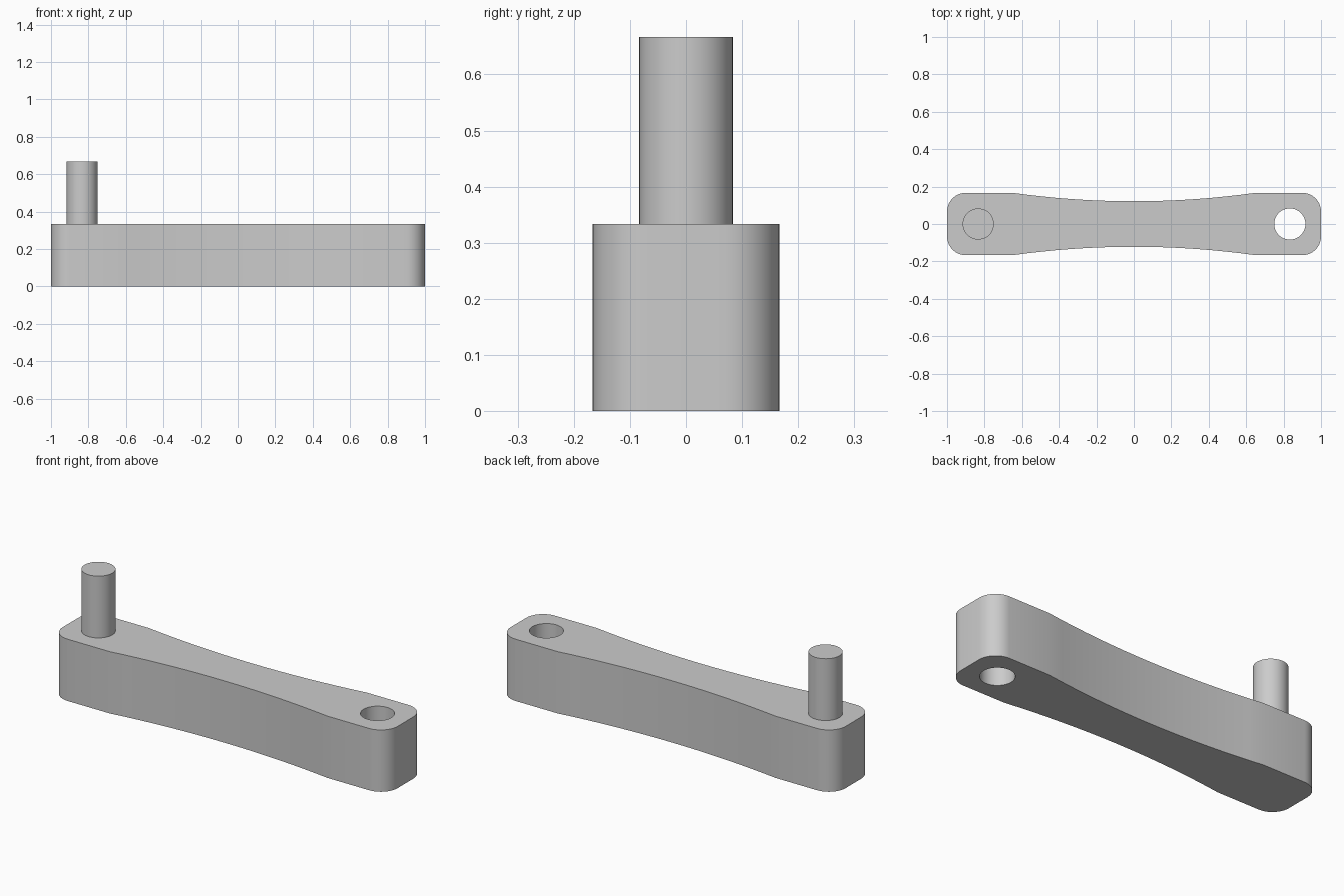
import bpy, bmesh, math

if "Cube" in bpy.data.objects:
    bpy.data.objects.remove(bpy.data.objects["Cube"], do_unlink=True)

HALF_L, HALF_W, HEIGHT = 1.0, 1 / 6, 1 / 3
CORNER, WAIST_X, WAIST_DIP = 0.1, 0.65, 0.045
PIN_X, PIN_R = 5 / 6, 1 / 12

grey = bpy.data.materials.new("plain grey")
grey.use_nodes = True
colour = (0.6, 0.6, 0.6, 1)
grey.diffuse_color = colour
grey.node_tree.nodes["Principled BSDF"].inputs["Base Color"].default_value = colour


def make_object(name, bm):
    mesh = bpy.data.meshes.new(name)
    bmesh.ops.recalc_face_normals(bm, faces=bm.faces)
    bm.to_mesh(mesh)
    bm.free()
    mesh.materials.append(grey)
    obj = bpy.data.objects.new(name, mesh)
    bpy.context.collection.objects.link(obj)
    return obj


def prism(name, outline, z0, z1):
    bm = bmesh.new()
    base = bm.faces.new([bm.verts.new((x, y, z0)) for x, y in outline])
    top = bmesh.ops.extrude_face_region(bm, geom=[base], use_keep_orig=True)["geom"]
    for v in top:
        if isinstance(v, bmesh.types.BMVert):
            v.co.z = z1
    return make_object(name, bm)


def arc(cx, cy, r, start, end, steps):
    angles = [start + (end - start) * i / steps for i in range(steps + 1)]
    return [(cx + r * math.cos(a), cy + r * math.sin(a)) for a in angles]


def circle(cx):
    return arc(cx, 0, PIN_R, 0, 2 * math.pi, 48)[:-1]


def smooth(obj):
    bpy.ops.object.select_all(action="DESELECT")
    obj.select_set(True)
    bpy.context.view_layer.objects.active = obj
    bpy.ops.object.shade_smooth_by_angle(angle=math.radians(30))


# Arm: rounded corners and a shallow concave waist, rotated half a turn for the other side
waist_r = (WAIST_X ** 2 + WAIST_DIP ** 2) / (2 * WAIST_DIP)
spread = math.asin(WAIST_X / waist_r)
half = arc(HALF_L - CORNER, HALF_W - CORNER, CORNER, 0, math.pi / 2, 10)
half += arc(0, HALF_W - WAIST_DIP + waist_r, waist_r,
            -math.pi / 2 + spread, -math.pi / 2 - spread, 16)
half += arc(CORNER - HALF_L, HALF_W - CORNER, CORNER, math.pi / 2, math.pi, 10)
arm = prism("crank_arm", half + [(-x, -y) for x, y in half], 0, HEIGHT)

# Through hole at the left end
cutter = prism("hole_cutter", circle(PIN_X), -0.1, HEIGHT + 0.1)
cutter.hide_render = True
cut = arm.modifiers.new("hole", "BOOLEAN")
cut.operation = "DIFFERENCE"
cut.solver = "EXACT"
cut.object = cutter
bpy.context.view_layer.objects.active = arm
bpy.ops.object.modifier_apply(modifier=cut.name)
bpy.data.objects.remove(cutter, do_unlink=True)

# Upright handle pin at the right end
pin = prism("handle_pin", circle(-PIN_X), HEIGHT, 2 * HEIGHT)

for part in (arm, pin):
    smooth(part)
